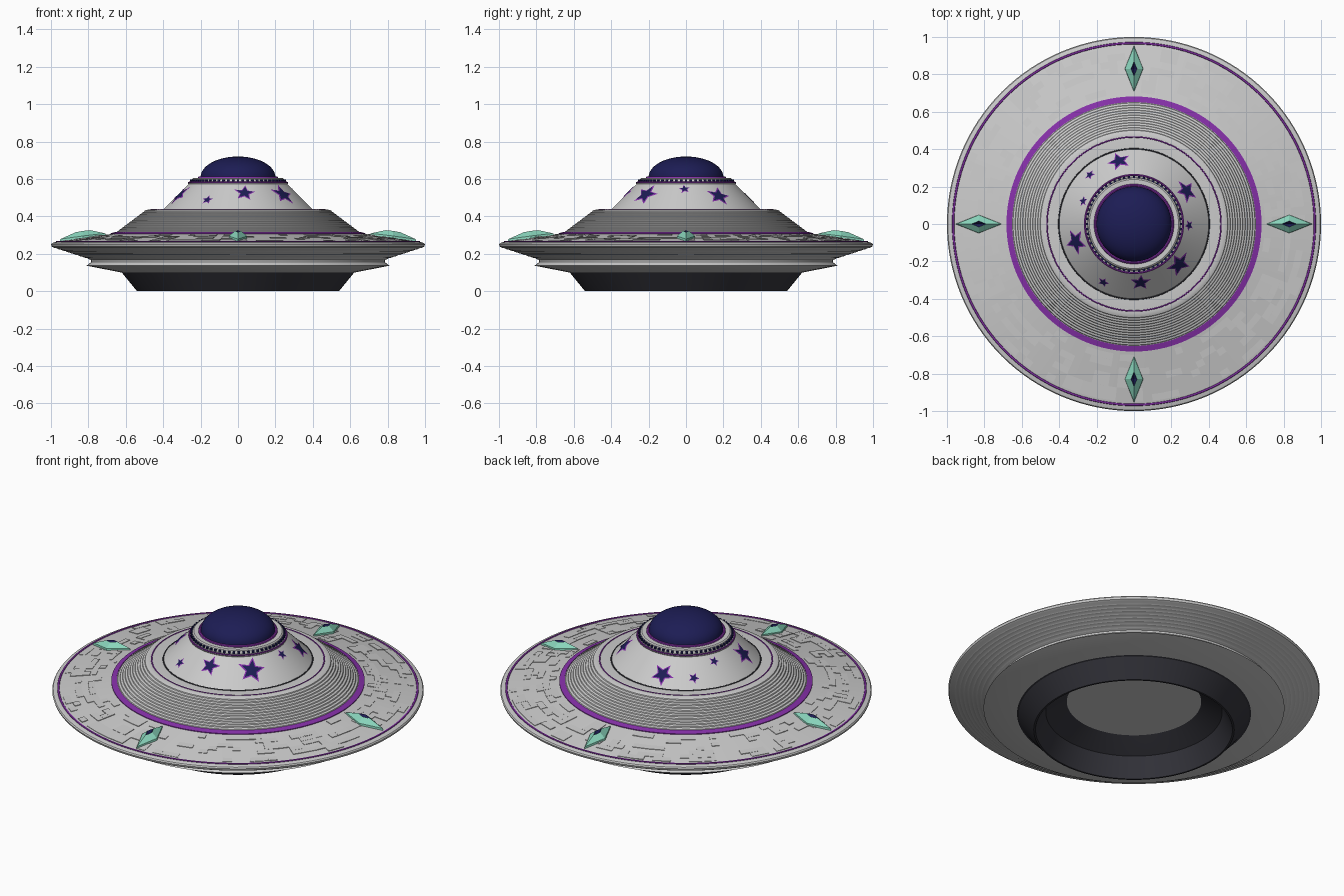
import bpy, bmesh, random
from math import sin, cos, pi, radians, atan2, hypot

if "Cube" in bpy.data.objects:
    bpy.data.objects.remove(bpy.data.objects["Cube"])

random.seed(4)


def material(name, rgb):
    m = bpy.data.materials.new(name)
    m.diffuse_color = (*rgb, 1)
    m.use_nodes = True
    m.node_tree.nodes["Principled BSDF"].inputs["Base Color"].default_value = m.diffuse_color
    return m


PURPLE = material("purple", (0.24, 0.03, 0.40))
NAVY = material("navy", (0.012, 0.012, 0.09))
TEAL = material("teal", (0.25, 0.66, 0.50))
DARK = material("dark_metal", (0.035, 0.035, 0.045))


def finish(name, bm, mat=None, smooth=True, recalc=True):
    if recalc:
        bmesh.ops.recalc_face_normals(bm, faces=bm.faces)
    me = bpy.data.meshes.new(name)
    bm.to_mesh(me)
    bm.free()
    ob = bpy.data.objects.new(name, me)
    bpy.context.collection.objects.link(ob)
    if mat:
        me.materials.append(mat)
    if smooth:
        bpy.ops.object.select_all(action='DESELECT')
        ob.select_set(True)
        bpy.context.view_layer.objects.active = ob
        bpy.ops.object.shade_smooth_by_angle(angle=radians(25))
    return ob


def lathe(name, profile, mat=None, closed=False, n=128):
    """Revolve (radius, z) points around the z axis."""
    bm = bmesh.new()
    rings = []
    for r, z in profile:
        if r < 1e-6:
            rings.append([bm.verts.new((0, 0, z))] * n)
        else:
            rings.append([bm.verts.new((r * cos(2 * pi * i / n), r * sin(2 * pi * i / n), z))
                          for i in range(n)])
    pairs = list(zip(rings, rings[1:]))
    if closed:
        pairs.append((rings[-1], rings[0]))
    for a, b in pairs:
        for i in range(n):
            j = (i + 1) % n
            quad = list(dict.fromkeys((a[i], b[i], b[j], a[j])))
            if len(quad) > 2:
                bm.faces.new(quad)
    return finish(name, bm, mat)


def ring(name, r, z, t, mat, h=None):
    """Thin band with a small rounded section."""
    h = h or t
    pts = [(r + t * cos(k * pi / 4), z + h * sin(k * pi / 4)) for k in range(8)]
    return lathe(name, pts, mat, closed=True)


def terraces(r0, z0, r1, z1, n):
    """Stepped slope: flat tread, then riser."""
    pts = []
    for k in range(n):
        ra, rb = r0 + (r1 - r0) * k / n, r0 + (r1 - r0) * (k + 1) / n
        za, zb = z0 + (z1 - z0) * k / n, z0 + (z1 - z0) * (k + 1) / n
        pts += [(ra, za), (ra + (rb - ra) * 0.75, za + (zb - za) * 0.45), (rb - 0.001, zb)]
    return pts + [(r1, z1)]


# Canopy dome and its collar
lathe("canopy_dome", [(0.2 * cos(t * pi / 24), 0.61 + 0.11 * sin(t * pi / 24)) for t in range(12)]
      + [(0, 0.72)], NAVY)
ring("canopy_trim", 0.206, 0.606, 0.008, PURPLE)

# Upper cone with neck
R0, Z0, R1, Z1 = 0.265, 0.572, 0.40, 0.437
lathe("upper_cone", [(0, 0.605), (0.238, 0.605), (0.245, 0.60), (0.25, 0.582), (0.268, 0.578),
                     (R0, Z0), (R1, Z1), (R1, 0.425)])
ring("neck_trim", 0.262, 0.580, 0.005, PURPLE)
ring("cone_base_seam", 0.402, 0.436, 0.004, DARK)

# Studs around the neck
bm = bmesh.new()
for i in range(60):
    a = 2 * pi * i / 60
    res = bmesh.ops.create_cube(bm, size=0.012)
    for v in res["verts"]:
        x, y, z = v.co
        v.co = ((0.251 + x) * cos(a) - y * sin(a), (0.251 + x) * sin(a) + y * cos(a), 0.591 + z)
finish("neck_studs", bm, NAVY, smooth=False)

# Main saucer hull: terraced shoulder, disc, rim and stepped underside
hull = [(0.36, 0.435), (0.475, 0.437)]
hull += terraces(0.49, 0.434, 0.65, 0.314, 12)
hull += [(0.68, 0.305), (0.975, 0.263), (0.995, 0.257), (1.0, 0.25), (0.996, 0.238)]
hull += terraces(0.985, 0.232, 0.80, 0.172, 8)
hull += [(0.785, 0.166), (0.785, 0.155), (0.81, 0.136), (0.625, 0.10), (0.55, 0.10)]
lathe("saucer_hull", hull)
ring("shoulder_trim", 0.465, 0.436, 0.004, PURPLE)
ring("rim_trim", 0.967, 0.265, 0.006, PURPLE, 0.004)
lathe("disc_band", [(0.652, 0.308), (0.652, 0.317), (0.682, 0.309), (0.682, 0.30)], PURPLE)

# Dark base with a recessed bay
lathe("base_skirt", [(0.64, 0.104), (0.62, 0.098), (0.54, 0.0), (0.53, 0.0), (0.475, 0.11),
                     (0.465, 0.115), (0.36, 0.175)], DARK)
lathe("bay_ceiling", [(0.365, 0.174), (0, 0.176)])


def disc_z(r):
    return 0.305 - (r - 0.68) * 0.042 / 0.295


# Low plating panels scattered over the disc
bm = bmesh.new()
COLS, ROWS = 120, 7
for row in range(ROWS):
    ra = 0.70 + row * 0.25 / ROWS
    rb = ra + 0.25 / ROWS
    col = 0
    while col < COLS:
        w = random.randint(1, 2)
        if random.random() < 0.4:
            h = random.uniform(0.002, 0.004)
            a, b = 2 * pi * col / COLS, 2 * pi * (col + w) / COLS
            lo, hi = [], []
            for r, t in ((ra, a), (rb, a), (rb, b), (ra, b)):
                lo.append(bm.verts.new((r * cos(t), r * sin(t), disc_z(r) - 0.002)))
                hi.append(bm.verts.new((r * cos(t), r * sin(t), disc_z(r) + h)))
            bm.faces.new(hi)
            for k in range(4):
                m = (k + 1) % 4
                bm.faces.new((lo[k], lo[m], hi[m], hi[k]))
        col += w
finish("disc_panels", bm, smooth=False)

# Four faceted crystals with a dark core
for i, side in enumerate(("right", "back", "left", "front")):
    a = i * pi / 2

    def place(bm, pts):
        return [bm.verts.new((r * cos(a) - w * sin(a), r * sin(a) + w * cos(a), z)) for r, w, z in pts]

    bm = bmesh.new()
    foot = place(bm, [(0.955, 0, 0.262), (0.83, 0.05, 0.275), (0.705, 0, 0.295), (0.83, -0.05, 0.275)])
    lip = place(bm, [(0.95, 0, 0.278), (0.83, 0.048, 0.295), (0.71, 0, 0.309), (0.83, -0.048, 0.295)])
    top = place(bm, [(0.868, 0, 0.315), (0.83, 0.016, 0.322), (0.79, 0, 0.326), (0.83, -0.016, 0.322)])
    for lower, upper in ((foot, lip), (lip, top)):
        for k in range(4):
            m = (k + 1) % 4
            bm.faces.new((lower[k], lower[m], upper[m], upper[k]))
    finish("crystal_" + side, bm, TEAL, smooth=False)
    bm = bmesh.new()
    edge = place(bm, [(0.868, 0, 0.315), (0.83, 0.016, 0.322), (0.79, 0, 0.326), (0.83, -0.016, 0.322)])
    pit = place(bm, [(0.83, 0, 0.305)])[0]
    for k in range(4):
        bm.faces.new((edge[k], edge[(k + 1) % 4], pit))
    finish("crystal_core_" + side, bm, NAVY, smooth=False, recalc=False)


def star(name, r, ang, size, spin, lift, mat):
    """Five-pointed star wrapped on the cone surface."""
    length = hypot(R1 - R0, Z1 - Z0)
    dr, dz = (R1 - R0) / length, (Z1 - Z0) / length
    bm = bmesh.new()

    def on_cone(u, v):
        rr = r + v * dr
        t = ang + u / rr
        z = Z0 + (rr - R0) * dz / dr - lift * -dr
        rr -= lift * dz
        return bm.verts.new((rr * cos(t), rr * sin(t), z))

    mid = on_cone(0, 0)
    tips, half = [], []
    for k in range(10):
        s = size if k % 2 == 0 else size * 0.45
        t = spin + k * pi / 5
        tips.append(on_cone(s * cos(t), s * sin(t)))
        half.append(on_cone(s * 0.5 * cos(t), s * 0.5 * sin(t)))
    for k in range(10):
        m = (k + 1) % 10
        bm.faces.new((mid, half[m], half[k]))
        bm.faces.new((half[k], half[m], tips[m], tips[k]))
    ob = finish(name, bm, mat, smooth=False)
    if sum(p.normal.z for p in ob.data.polygons) < 0:
        ob.data.flip_normals()


# Stars around the cone: plan position and size
STARS = [(-0.08, 0.335, 0.066), (-0.235, 0.262, 0.032), (-0.27, 0.122, 0.03), (-0.31, -0.095, 0.075),
         (-0.163, -0.31, 0.034), (0.035, -0.312, 0.058), (0.24, -0.215, 0.076), (0.28, 0.175, 0.07),
         (0.293, -0.008, 0.032)]
for i, (x, y, s) in enumerate(STARS):
    spin = random.uniform(0, 2 * pi)
    r, ang = hypot(x, y), atan2(y, x)
    star(f"star_border_{i}", r, ang, s, spin, 0.002, PURPLE)
    star(f"star_{i}", r, ang, s * 0.78, spin, 0.004, NAVY)
